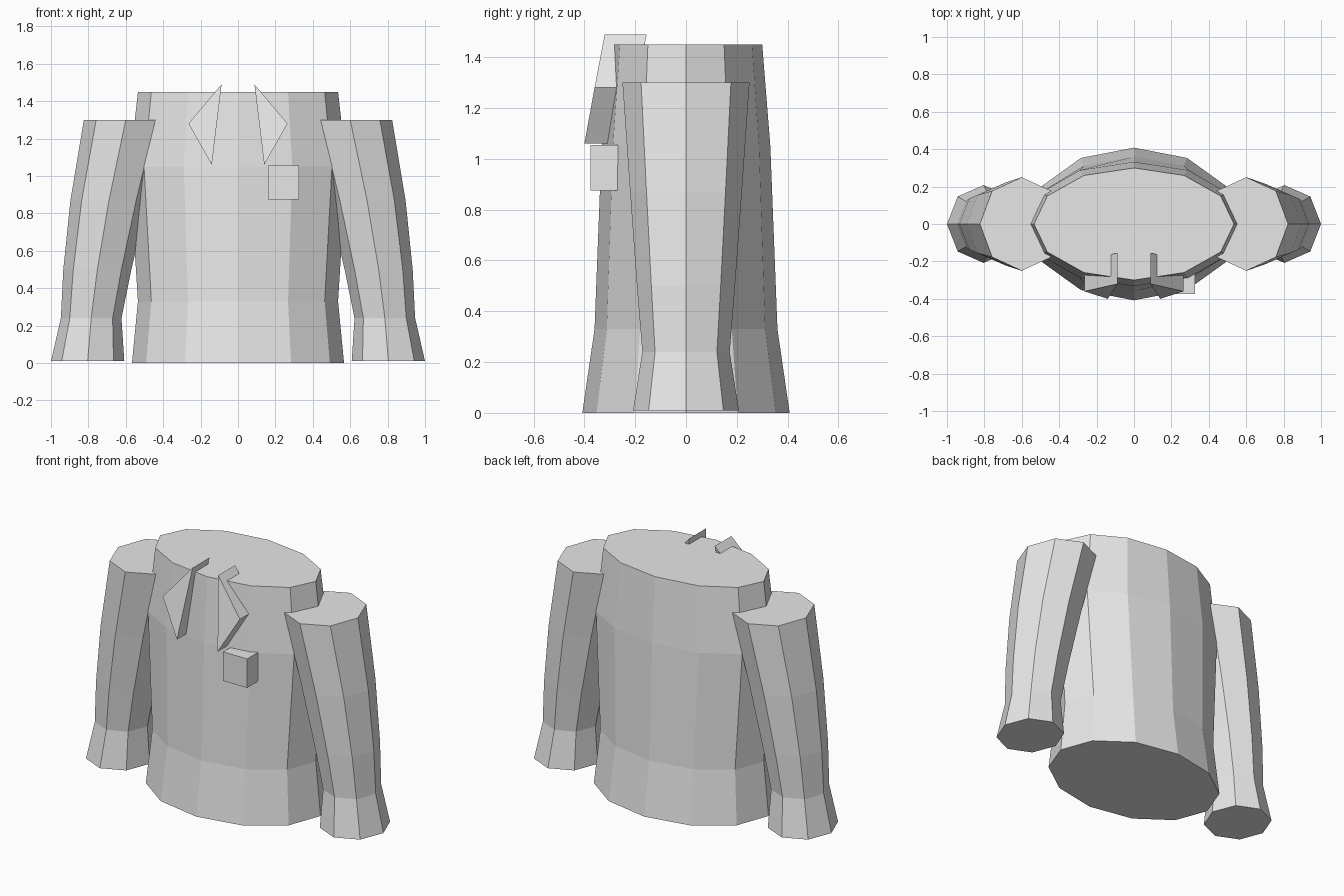
import bpy, bmesh
from math import cos, sin, tau

if "Cube" in bpy.data.objects:
    bpy.data.objects.remove(bpy.data.objects["Cube"], do_unlink=True)

# One plain grey for the whole garment
grey = bpy.data.materials.new("light_grey")
grey.use_nodes = True
colour = (0.8, 0.8, 0.8, 1)
grey.diffuse_color = colour
grey.node_tree.nodes["Principled BSDF"].inputs["Base Color"].default_value = colour


def finish(name, bm):
    bmesh.ops.recalc_face_normals(bm, faces=bm.faces)
    mesh = bpy.data.meshes.new(name)
    bm.to_mesh(mesh)
    bm.free()
    mesh.materials.append(grey)
    obj = bpy.data.objects.new(name, mesh)
    bpy.context.collection.objects.link(obj)
    return obj


def loft(name, sides, rings):
    """Capped tube through elliptical rings: (z, centre x, radius x, radius y)."""
    bm = bmesh.new()
    loops = [[bm.verts.new((cx + rx * cos(tau * i / sides), ry * sin(tau * i / sides), z))
              for i in range(sides)] for z, cx, rx, ry in rings]
    for low, high in zip(loops, loops[1:]):
        for i in range(sides):
            j = (i + 1) % sides
            bm.faces.new((low[i], low[j], high[j], high[i]))
    bm.faces.new(loops[0])
    bm.faces.new(loops[-1])
    return finish(name, bm)


def prism(name, outline, depth):
    """Closed outline pushed straight back along y."""
    bm = bmesh.new()
    face = bm.faces.new([bm.verts.new(p) for p in outline])
    result = bmesh.ops.extrude_face_region(bm, geom=[face], use_keep_orig=True)
    moved = [v for v in result["geom"] if isinstance(v, bmesh.types.BMVert)]
    bmesh.ops.translate(bm, verts=moved, vec=(0, depth, 0))
    return finish(name, bm)


# Torso with flared hem
loft("torso", 12, [(0, 0, 0.567, 0.408), (0.33, 0, 0.535, 0.36),
                   (1.05, 0, 0.58, 0.332), (1.45, 0, 0.535, 0.30)])

for side, label in ((1, "left"), (-1, "right")):
    # Sleeve curving outwards to a flared cuff
    loft(label + "_sleeve", 8, [(0.01, side * 0.804, 0.196, 0.208),
                                (0.24, side * 0.785, 0.162, 0.172),
                                (0.50, side * 0.752, 0.182, 0.193),
                                (0.87, side * 0.69, 0.206, 0.22),
                                (1.30, side * 0.60, 0.224, 0.25)])
    # Pointed collar flap
    prism(label + "_collar_flap", [(side * 0.088, -0.32, 1.49),
                                   (side * 0.265, -0.36, 1.28),
                                   (side * 0.14, -0.40, 1.06)], 0.165)

# Chest pocket
prism("chest_pocket", [(0.16, -0.375, 0.875), (0.325, -0.375, 0.875),
                       (0.325, -0.375, 1.055), (0.16, -0.375, 1.055)], 0.115)
